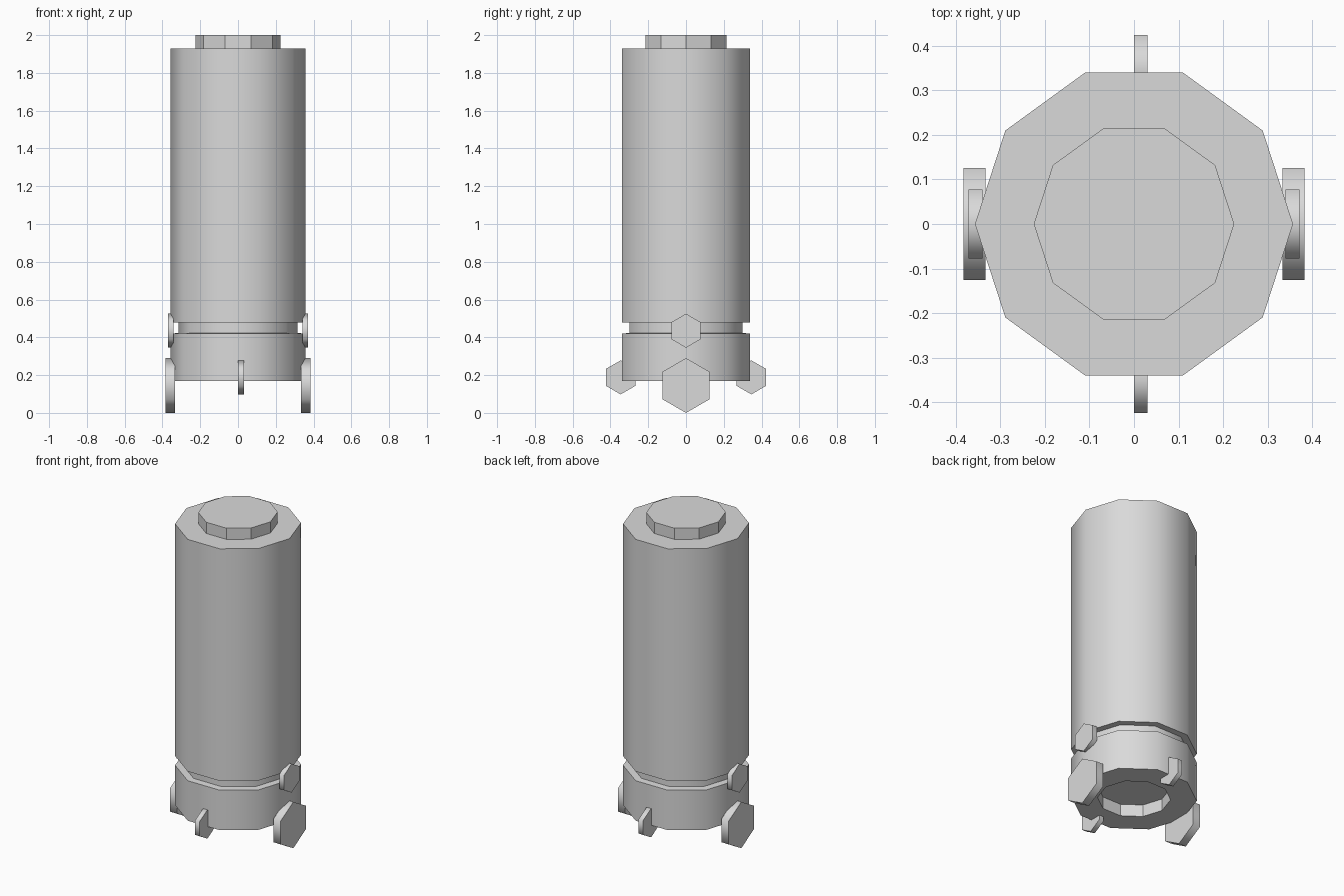
import bpy, bmesh
from math import cos, sin, pi, radians

cube = bpy.data.objects.get("Cube")
if cube:
    bpy.data.objects.remove(cube, do_unlink=True)

grey = bpy.data.materials.new("light_grey")
grey.use_nodes = True
grey.diffuse_color = (0.7, 0.7, 0.7, 1)
grey.node_tree.nodes["Principled BSDF"].inputs["Base Color"].default_value = (0.7, 0.7, 0.7, 1)


def finish(name, bm, smooth_angle=None):
    bmesh.ops.recalc_face_normals(bm, faces=bm.faces[:])
    mesh = bpy.data.meshes.new(name)
    bm.to_mesh(mesh)
    bm.free()
    mesh.materials.append(grey)
    obj = bpy.data.objects.new(name, mesh)
    bpy.context.collection.objects.link(obj)
    if smooth_angle:
        bpy.ops.object.select_all(action='DESELECT')
        obj.select_set(True)
        bpy.context.view_layer.objects.active = obj
        bpy.ops.object.shade_smooth_by_angle(angle=radians(smooth_angle))
    return obj


def lathe(name, profile, sides=10, smooth_angle=None):
    """Stack of polygon rings from (radius, z) pairs, closed at both ends."""
    bm = bmesh.new()
    rings = [[bm.verts.new((r * cos(2 * pi * i / sides), r * sin(2 * pi * i / sides), z))
              for i in range(sides)] for r, z in profile]
    for low, high in zip(rings, rings[1:]):
        for i in range(sides):
            j = (i + 1) % sides
            bm.faces.new((low[i], low[j], high[j], high[i]))
    bm.faces.new(rings[0])
    bm.faces.new(rings[-1])
    return finish(name, bm, smooth_angle)


def hex_plate(name, centre, radius, thickness, axis):
    """Upright hexagon with a corner on top, extruded along the x axis."""
    bm = bmesh.new()
    cx, cy, cz = centre
    ends = []
    for x in (cx - thickness / 2, cx + thickness / 2):
        ends.append([bm.verts.new((x, cy + radius * sin(k * pi / 3), cz + radius * cos(k * pi / 3)))
                     for k in range(6)])
    bm.faces.new(ends[0])
    bm.faces.new(ends[1])
    for k in range(6):
        n = (k + 1) % 6
        bm.faces.new((ends[0][k], ends[0][n], ends[1][n], ends[1][k]))
    return finish(name, bm, axis)


# Main column: recessed underside, base ring, groove and tall upper barrel
R = 0.357
body = lathe("body", [(0.207, 0.245), (0.207, 0.17), (R, 0.17), (R, 0.42), (0.315, 0.423),
                      (0.315, 0.478), (R, 0.478), (R, 1.93)], smooth_angle=45)
# The recess walls stay faceted
for face in body.data.polygons:
    if face.center.z < 0.24 and face.center.xy.length < 0.21:
        face.use_smooth = False

# Faceted cap on top
lathe("top_cap", [(0.225, 1.93), (0.225, 2.0)])

# Side wheels and smaller side knobs
RIM = 65
for side, s in (("left", 1), ("right", -1)):
    hex_plate(side + "_wheel", (s * 0.358, 0, 0.145), 0.145, 0.05, RIM)
    hex_plate(side + "_knob", (s * 0.356, 0, 0.435), 0.09, 0.031, RIM)

# Thin front and back wheels, set slightly off centre
for end, s in (("front", -1), ("back", 1)):
    hex_plate(end + "_wheel", (0.015, s * 0.346, 0.188), 0.09, 0.031, RIM)
